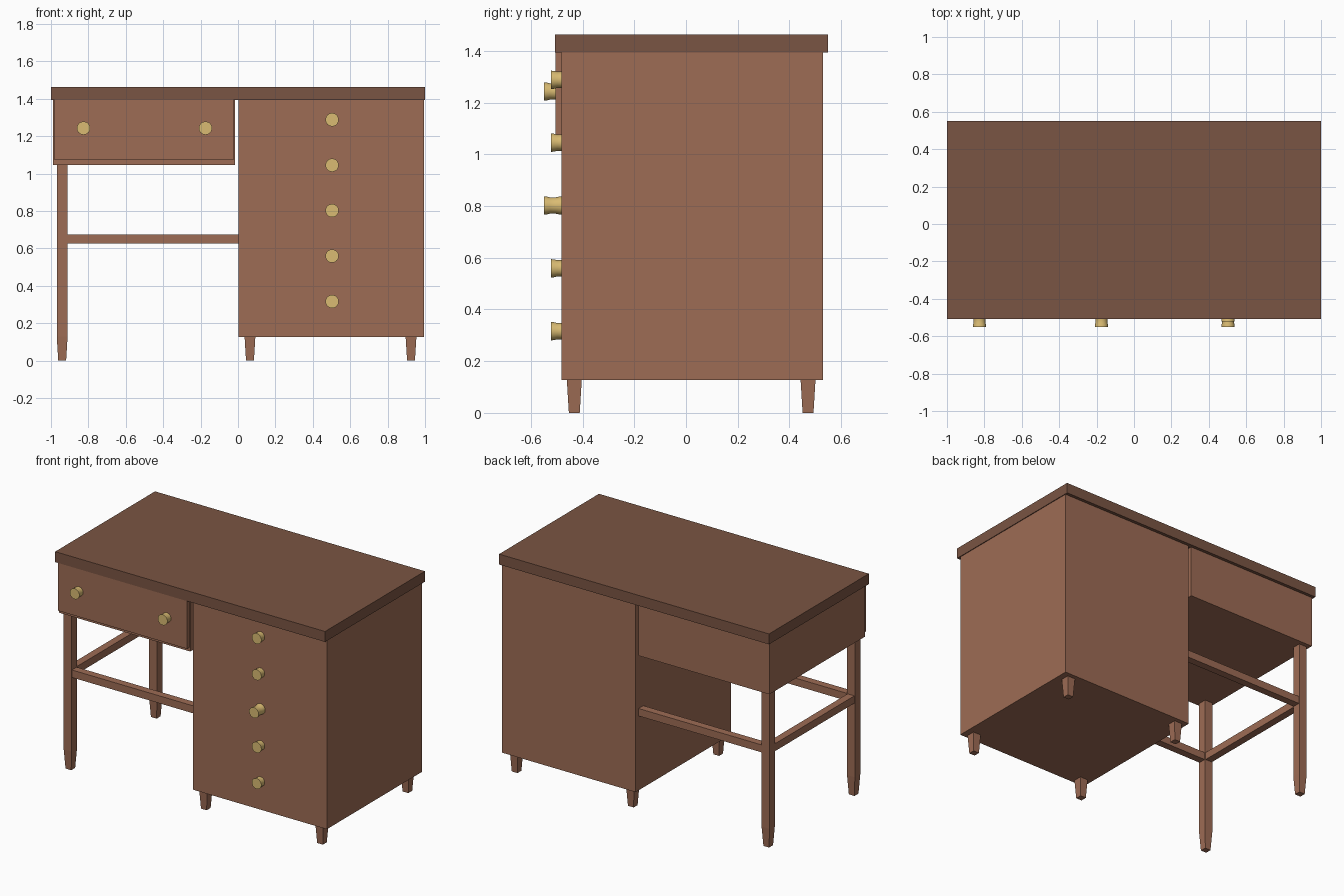
import bpy, bmesh, math

if "Cube" in bpy.data.objects:
    bpy.data.objects.remove(bpy.data.objects["Cube"])


def material(name, rgb):
    m = bpy.data.materials.new(name)
    m.diffuse_color = (*rgb, 1)
    m.use_nodes = True
    m.node_tree.nodes["Principled BSDF"].inputs["Base Color"].default_value = m.diffuse_color
    return m


WOOD = material("wood", (0.34, 0.15, 0.09))
DARK = material("dark_wood", (0.195, 0.09, 0.056))
BRASS = material("brass", (0.70, 0.50, 0.17))


def finish(name, bm, mat):
    bmesh.ops.recalc_face_normals(bm, faces=bm.faces)
    me = bpy.data.meshes.new(name)
    bm.to_mesh(me)
    bm.free()
    me.materials.append(mat)
    ob = bpy.data.objects.new(name, me)
    bpy.context.collection.objects.link(ob)
    return ob


def box(name, x, y, z, mat=WOOD):
    bm = bmesh.new()
    bmesh.ops.create_cube(bm, size=1)
    for v in bm.verts:
        for i, (lo, hi) in enumerate((x, y, z)):
            v.co[i] = hi if v.co[i] > 0 else lo
    return finish(name, bm, mat)


def loft(name, rings, mat):
    # bridge successive rings and cap both ends
    bm = bmesh.new()
    vs = [[bm.verts.new(p) for p in r] for r in rings]
    n = len(vs[0])
    for a, b in zip(vs, vs[1:]):
        for i in range(n):
            bm.faces.new((a[i], a[(i + 1) % n], b[(i + 1) % n], b[i]))
    bm.faces.new(vs[0])
    bm.faces.new(vs[-1])
    return finish(name, bm, mat)


def leg(name, x, y, top):
    # square leg with a tapered foot
    stations = [(0, 0.021), (0.13, 0.029)]
    if top > 0.14:
        stations.append((top, 0.029))
    loft(name, [[(x + sx * h, y + sy * h, z) for sx, sy in
                 ((-1, -1), (1, -1), (1, 1), (-1, 1))] for z, h in stations], WOOD)


def knob(name, x, z, front):
    # turned knob with a waisted profile: (offset from front, radius)
    profile = [(0, 0.0355), (0.012, 0.0345), (0.024, 0.0315),
               (0.046, 0.0315), (0.06, 0.0345), (0.072, 0.0355)]
    n = 32
    ob = loft(name, [[(x + r * math.cos(2 * math.pi * i / n), front + d,
                       z + r * math.sin(2 * math.pi * i / n)) for i in range(n)]
                     for d, r in profile], BRASS)
    bpy.ops.object.select_all(action='DESELECT')
    ob.select_set(True)
    bpy.context.view_layer.objects.active = ob
    bpy.ops.object.shade_smooth_by_angle(angle=math.radians(40))


# Main carcass
box("desk_top", (-1, 1), (-0.507, 0.55), (1.393, 1.463), DARK)
box("cabinet", (0.003, 0.995), (-0.481, 0.529), (0.127, 1.393))
box("drawer_box", (-0.988, -0.017), (-0.481, 0.529), (1.047, 1.393))
box("drawer_front", (-0.98, -0.024), (-0.505, -0.481), (1.072, 1.393))

# Legs and stretchers
for side, y in (("front", -0.432), ("back", 0.472)):
    leg(side + "_left_leg", -0.94, y, 1.047)
    leg(side + "_cabinet_inner_leg", 0.064, y, 0.13)
    leg(side + "_cabinet_outer_leg", 0.925, y, 0.13)
    box(side + "_stretcher", (-0.92, 0.003), (y - 0.025, y + 0.025), (0.625, 0.675))
box("side_stretcher", (-0.965, -0.915), (-0.41, 0.45), (0.625, 0.675))

# Knobs: the middle cabinet knob stands further out
for i in range(5):
    knob(f"cabinet_knob_{i + 1}", 0.503, 1.288 - i * 0.243, -0.55 if i == 2 else -0.522)
for side, x in (("left", -0.826), ("right", -0.174)):
    knob(side + "_drawer_knob", x, 1.243, -0.55)
